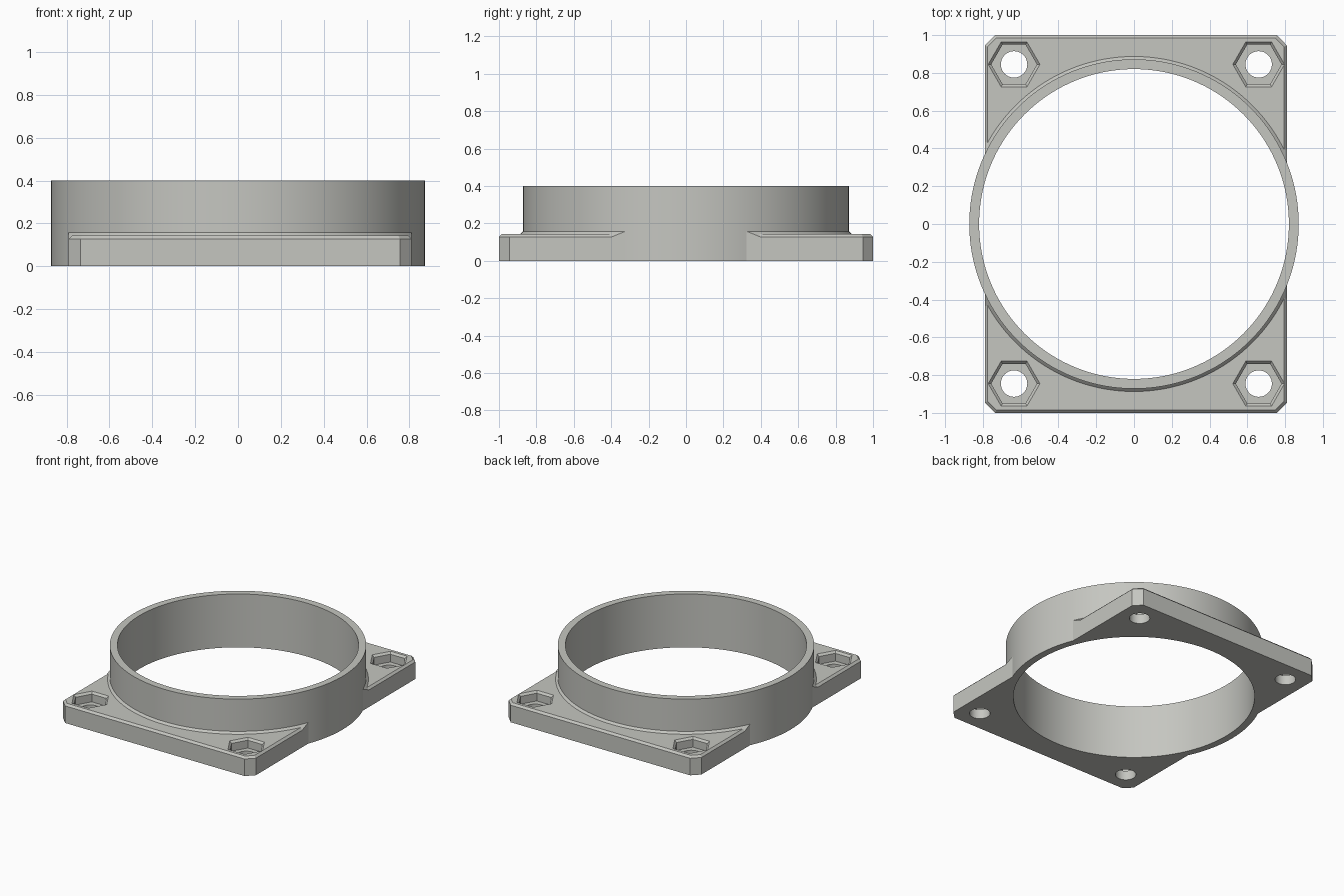
import bpy, bmesh, math

if "Cube" in bpy.data.objects:
    bpy.data.objects.remove(bpy.data.objects["Cube"])

SEG = 144
X0, X1 = -0.79, 0.81          # flange sides
R_OUT, R_IN = 0.872, 0.82     # collar radii
TOP, CH = 0.143, 0.015        # flange thickness and edge chamfer

grey = bpy.data.materials.new("warm grey")
grey.diffuse_color = (0.56, 0.565, 0.53, 1)
grey.use_nodes = True
grey.node_tree.nodes["Principled BSDF"].inputs["Base Color"].default_value = grey.diffuse_color


def loft(name, rings):
    """Closed solid through matching rings of points, listed bottom to top."""
    bm = bmesh.new()
    loops = [[bm.verts.new(p) for p in ring] for ring in rings]
    n = len(loops[0])
    bm.faces.new(loops[0][::-1])
    bm.faces.new(loops[-1])
    for a, b in zip(loops, loops[1:]):
        for i in range(n):
            j = (i + 1) % n
            bm.faces.new((a[i], a[j], b[j], b[i]))
    bmesh.ops.recalc_face_normals(bm, faces=bm.faces)
    me = bpy.data.meshes.new(name)
    bm.to_mesh(me)
    bm.free()
    ob = bpy.data.objects.new(name, me)
    bpy.context.collection.objects.link(ob)
    me.materials.append(grey)
    return ob


def lathe(name, profile, n=SEG, cx=0, cy=0):
    """Solid of n sides from (radius, height) pairs."""
    return loft(name, [[(cx + r * math.cos(2 * math.pi * i / n),
                         cy + r * math.sin(2 * math.pi * i / n), z)
                        for i in range(n)] for r, z in profile])


def outline(inset, z, cut=0.055):
    """Rectangle with clipped corners."""
    a, b, h, c = X0 + inset, X1 - inset, 1 - inset, cut - inset * 0.58
    return [(a + c, -h, z), (b - c, -h, z), (b, -h + c, z), (b, h - c, z),
            (b - c, h, z), (a + c, h, z), (a, h - c, z), (a, -h + c, z)]


def combine(ob, other, op):
    """Apply a boolean and remove the helper."""
    mod = ob.modifiers.new(op, 'BOOLEAN')
    mod.operation, mod.solver, mod.object = op, 'EXACT', other
    dg = bpy.context.evaluated_depsgraph_get()
    me = bpy.data.meshes.new_from_object(ob.evaluated_get(dg))
    ob.modifiers.clear()
    ob.data = me
    bpy.data.objects.remove(other)


# Flange with chamfered top edge
body = loft("flanged_collar", [outline(0, 0), outline(0, TOP - CH), outline(CH, TOP)])

# Sloped skirt where the collar meets the flange, trimmed to the flange width
skirt = lathe("skirt", [(0.902, 0.05), (0.902, 0.128), (R_OUT, 0.158), (0.862, 0.168)])
trim = loft("trim", [[(X0, -1, z), (X1, -1, z), (X1, 1, z), (X0, 1, z)] for z in (0.02, 0.3)])
combine(skirt, trim, 'INTERSECT')
combine(body, skirt, 'UNION')

# Collar and its bore
combine(body, lathe("collar", [(R_OUT, 0), (R_OUT, 0.4)]), 'UNION')
combine(body, lathe("bore", [(R_IN, -0.1), (R_IN, 0.5)]), 'DIFFERENCE')

# Bolt holes with chamfered hexagonal nut pockets
for x in (-0.635, 0.66):
    for y in (-0.845, 0.845):
        combine(body, lathe("bolt_hole", [(0.07, -0.1), (0.07, 0.3)], 40, x, y), 'DIFFERENCE')
        pocket = [(0.121, 0.07), (0.121, TOP - CH), (0.137, TOP), (0.137, 0.2)]
        combine(body, lathe("nut_pocket", pocket, 6, x, y), 'DIFFERENCE')

body.data.name = "flanged_collar"
body.data.materials.clear()
body.data.materials.append(grey)
for p in body.data.polygons:
    p.material_index = 0

# Smooth round walls, crisp edges
bpy.context.view_layer.objects.active = body
body.select_set(True)
bpy.ops.object.shade_smooth_by_angle(angle=math.radians(15))
